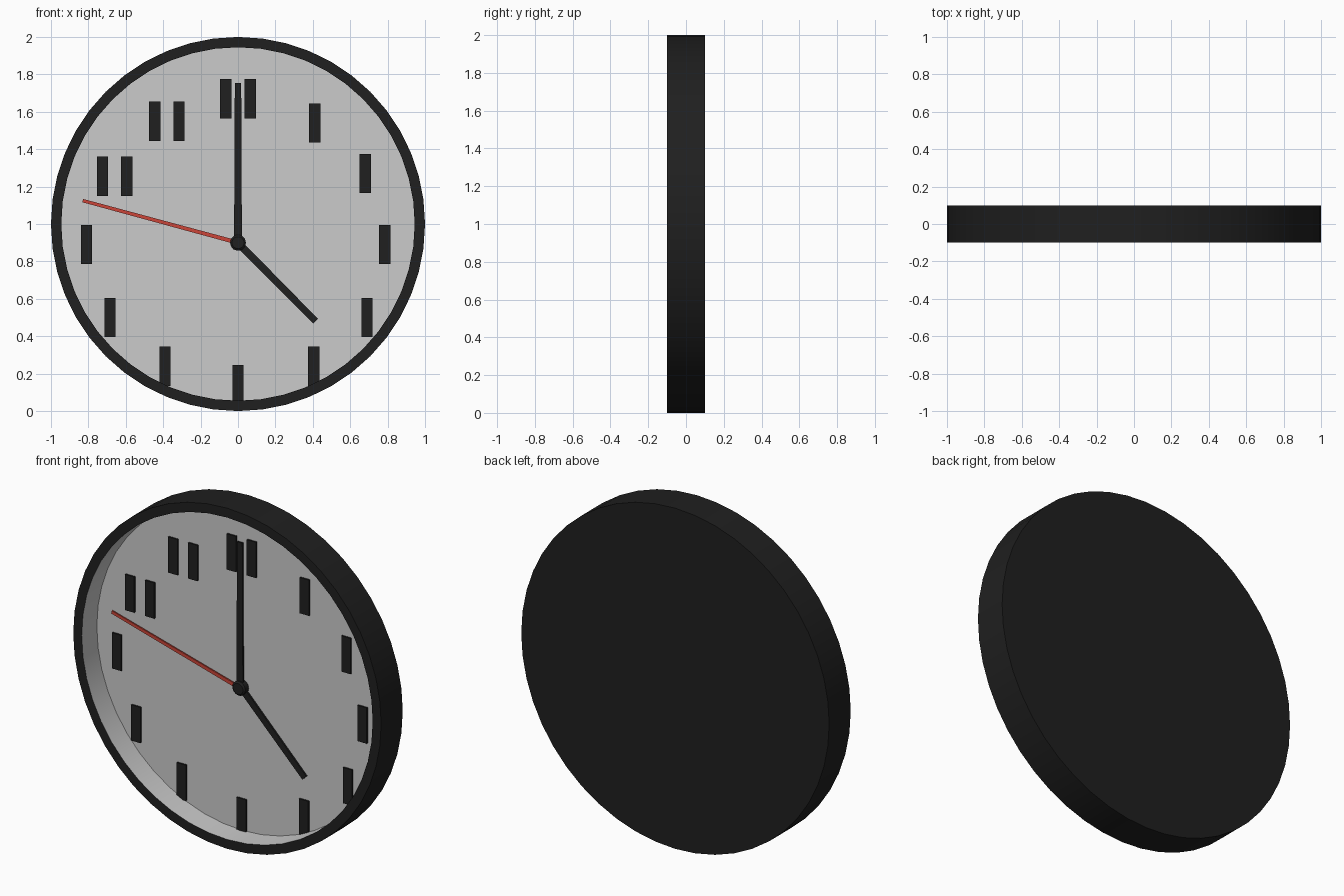
import bpy, bmesh, math
from mathutils import Matrix, Vector

if "Cube" in bpy.data.objects:
    bpy.data.objects.remove(bpy.data.objects["Cube"])

CENTRE = 1.0     # height of the case centre
HUB = (0.0, 0.9) # x, z of the pivot
DIAL_Y = 0.04


def material(name, rgb):
    m = bpy.data.materials.new(name)
    m.diffuse_color = (*rgb, 1)
    m.use_nodes = True
    m.node_tree.nodes["Principled BSDF"].inputs["Base Color"].default_value = m.diffuse_color
    return m


black = material("black", (0.014, 0.014, 0.014))
red = material("red", (0.6, 0.06, 0.04))


def finish(bm, name, mat=None):
    me = bpy.data.meshes.new(name)
    bm.to_mesh(me)
    bm.free()
    ob = bpy.data.objects.new(name, me)
    bpy.context.collection.objects.link(ob)
    if mat:
        me.materials.append(mat)
    bpy.ops.object.select_all(action='DESELECT')
    ob.select_set(True)
    bpy.context.view_layer.objects.active = ob
    bpy.ops.object.shade_smooth_by_angle(angle=math.radians(30))
    return ob


def lathe(name, profile, centre, sides, mat=None):
    """Revolve (radius, y) points around the y axis."""
    bm = bmesh.new()
    rings = []
    for k in range(sides):
        a = 2 * math.pi * k / sides
        rings.append([bm.verts.new((centre[0] + r * math.cos(a), y,
                                    centre[1] + r * math.sin(a))) for r, y in profile])
    for k in range(sides):
        p, q = rings[k], rings[(k + 1) % sides]
        for i in range(len(profile) - 1):
            bm.faces.new((p[i], p[i + 1], q[i + 1], q[i]))
    bmesh.ops.remove_doubles(bm, verts=bm.verts, dist=1e-5)
    return finish(bm, name, mat)


def bar(name, start, end, w0, w1, y_front, y_back, mat):
    """Flat tapered bar lying parallel to the dial."""
    s, e = Vector(start), Vector(end)
    d = (e - s).normalized()
    n = Vector((-d.y, d.x))
    outline = [s - n * w0 / 2, e - n * w1 / 2, e + n * w1 / 2, s + n * w0 / 2]
    bm = bmesh.new()
    f = [bm.verts.new((p.x, y_front, p.y)) for p in outline]
    b = [bm.verts.new((p.x, y_back, p.y)) for p in outline]
    bm.faces.new(f)
    bm.faces.new(b[::-1])
    for i in range(4):
        j = (i + 1) % 4
        bm.faces.new((f[i], b[i], b[j], f[j]))
    bmesh.ops.recalc_face_normals(bm, faces=bm.faces)
    return finish(bm, name, mat)


# Dark case: front lip, outer wall, closed back
lathe("case", [(0.945, -0.1), (1, -0.1), (1, 0.1), (0, 0.1)], (0, CENTRE), 48, black)

# Pale recessed dial with its inner wall
lathe("dial", [(0, DIAL_Y), (0.945, DIAL_Y), (0.945, -0.1)], (0, CENTRE), 48)

# Plain hour markers, in single or paired strokes
hours = [(0.41, 1.54), (0.68, 1.27), (0.785, 0.89), (0.69, 0.50), (0.405, 0.24),
         (0, 0.14), (-0.39, 0.24), (-0.685, 0.50), (-0.81, 0.89),
         (-0.66, 1.255), (-0.38, 1.55), (0, 1.67)]
for h, (x, z) in enumerate(hours, 1):
    for off in ((-0.065, 0.065) if h >= 10 else (0,)):
        bar("hour_marker", (x + off, z - 0.105), (x + off, z + 0.105),
            0.06, 0.06, DIAL_Y - 0.01, DIAL_Y + 0.005, black)

# Hands
bar("hour_hand", HUB, (0.415, 0.48), 0.04, 0.036, 0.022, 0.032, black)
bar("minute_hand", HUB, (0, 1.755), 0.042, 0.034, 0.015, 0.025, black)
bar("second_hand", HUB, (-0.83, 1.125), 0.022, 0.018, 0.012, 0.02, red)

# Hub cap over the pivot
lathe("hub", [(0, 0.0), (0.032, 0.0), (0.042, 0.008), (0.042, DIAL_Y)], HUB, 24, black)
